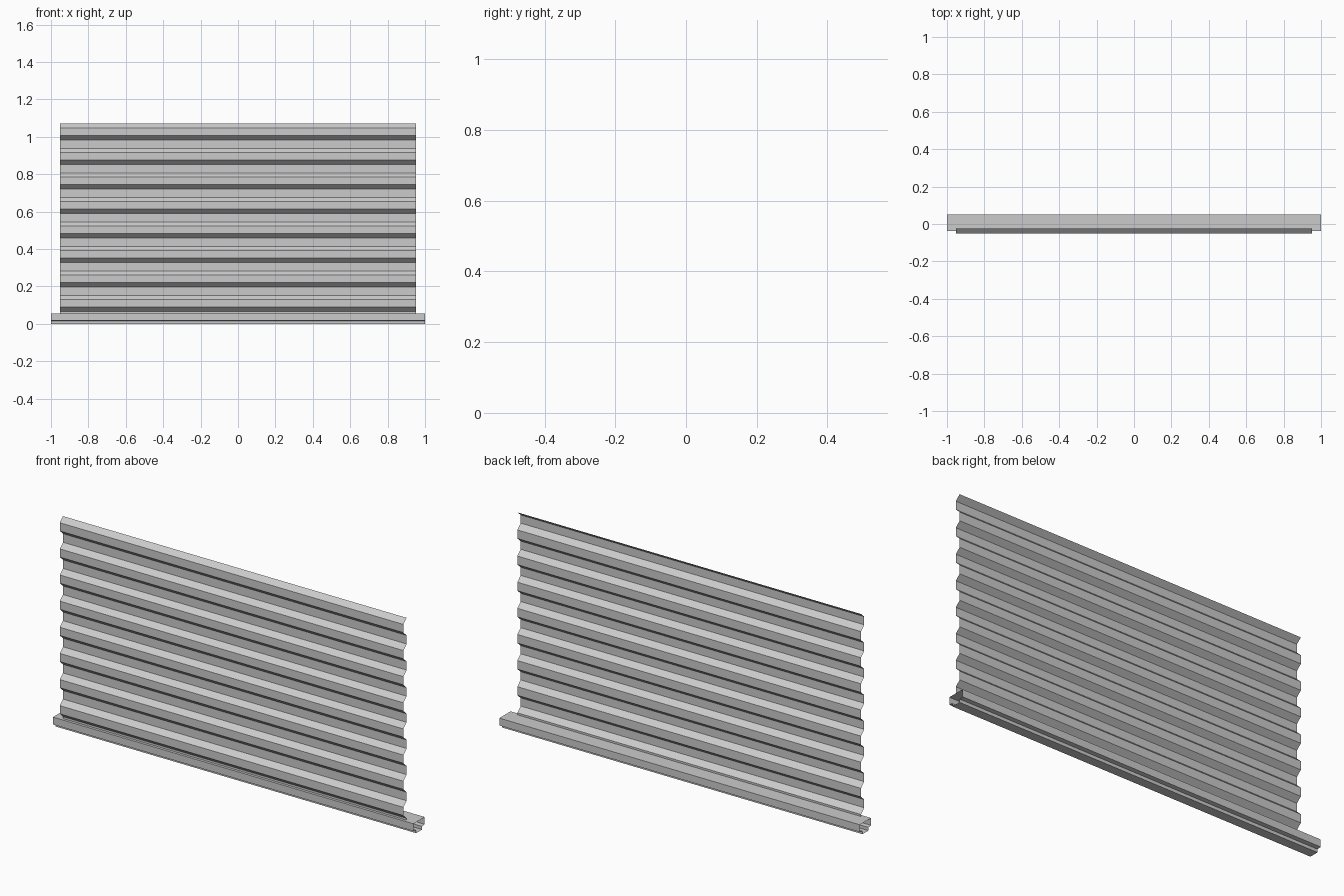
import bpy

if "Cube" in bpy.data.objects:
    bpy.data.objects.remove(bpy.data.objects["Cube"])

def extrude_profile(name, pts, half, closed=False):
    """Open thin sheet: a (y, z) profile swept along x."""
    n = len(pts)
    verts = [(x, y, z) for x in (-half, half) for y, z in pts]
    faces = [(i, (i + 1) % n, n + (i + 1) % n, n + i)
             for i in range(n if closed else n - 1)]
    me = bpy.data.meshes.new(name)
    me.from_pydata(verts, [], faces)
    ob = bpy.data.objects.new(name, me)
    bpy.context.collection.objects.link(ob)
    return ob

# Corrugated curtain: eight trapezoid ribs, listed top to bottom
FRONT, BACK, PITCH, TOP = -0.051, -0.025, 0.131, 1.07
curtain = []
for i in range(8):
    z = TOP - i * PITCH
    curtain += [(BACK, z), (FRONT, z - 0.023), (FRONT, z - 0.064), (BACK, z - 0.088)]
curtain.append((BACK, 0.055))
extrude_profile("corrugated_curtain", curtain, 0.953)

# Bottom rail: hollow open-ended channel with a narrower stepped foot
rail = [(-0.038, 0.055), (-0.038, 0.018), (-0.017, 0.016), (-0.017, 0.0),
        (0.030, 0.0), (0.030, 0.016), (0.051, 0.018), (0.051, 0.055)]
extrude_profile("bottom_rail", rail, 1.0, closed=True)
